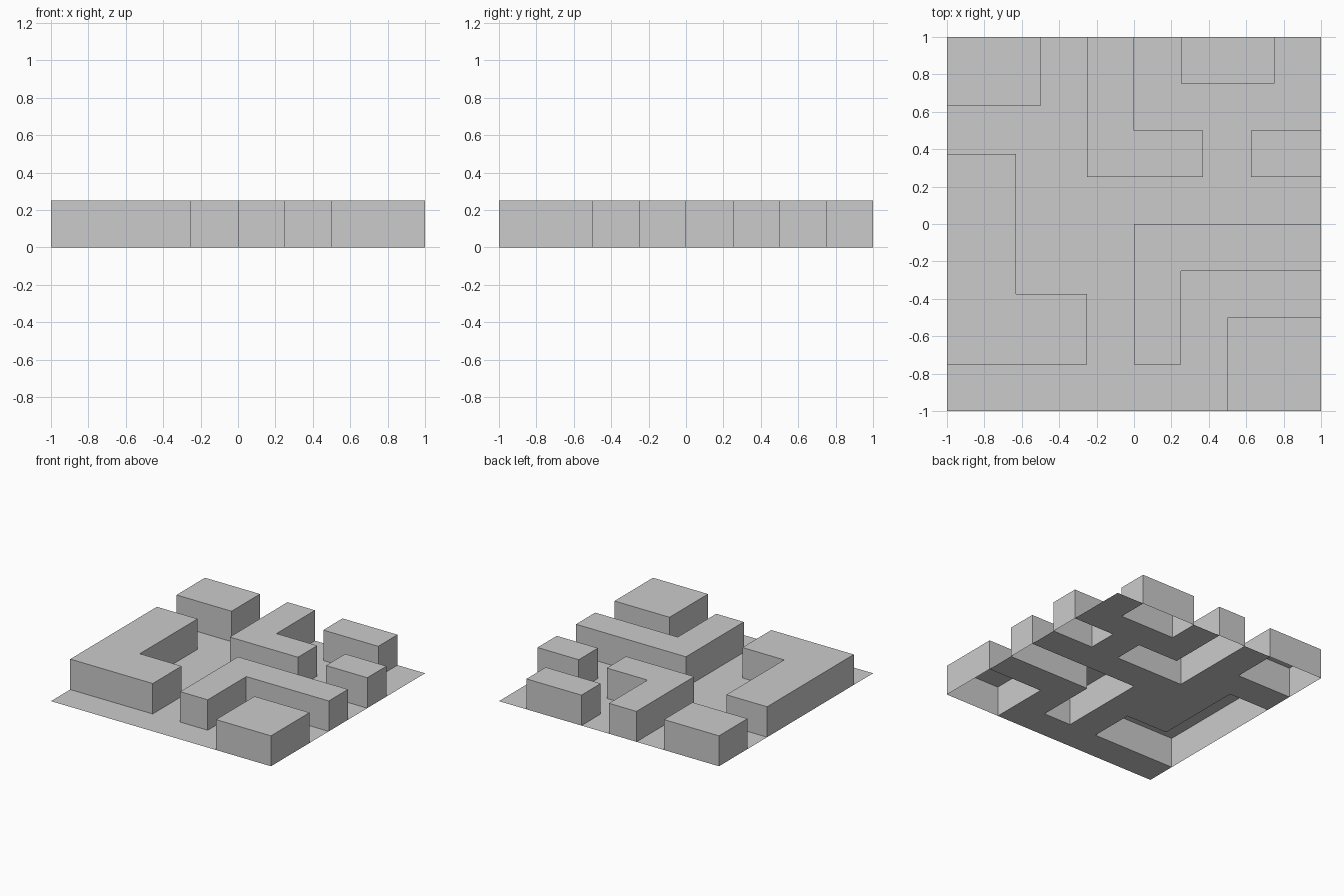
import bpy, bmesh

if "Cube" in bpy.data.objects:
    bpy.data.objects.remove(bpy.data.objects["Cube"])

HEIGHT = 0.25

grey = bpy.data.materials.new("plain grey")
grey.diffuse_color = (0.6, 0.6, 0.6, 1)
grey.use_nodes = True
grey.node_tree.nodes["Principled BSDF"].inputs["Base Color"].default_value = grey.diffuse_color


def rect(x0, y0, x1, y1):
    return [(x0, y0), (x1, y0), (x1, y1), (x0, y1)]


# Counter-clockwise footprints of the blocks
blocks = {
    "northwest_block": rect(-1, 0.63, -0.5, 1),
    "north_block": rect(0.25, 0.75, 0.75, 1),
    "east_block": rect(0.625, 0.25, 1, 0.5),
    "southeast_block": rect(0.5, -1, 1, -0.5),
    "centre_bent_block": [(-0.25, 0.25), (0.37, 0.25), (0.37, 0.5), (0, 0.5), (0, 1), (-0.25, 1)],
    "west_bent_block": [(-1, -0.75), (-0.25, -0.75), (-0.25, -0.375), (-0.63, -0.375),
                        (-0.63, 0.375), (-1, 0.375)],
    "south_bent_block": [(0, -0.75), (0.25, -0.75), (0.25, -0.25), (1, -0.25), (1, 0), (0, 0)],
}


def add_object(name, bm):
    mesh = bpy.data.meshes.new(name)
    bm.to_mesh(mesh)
    bm.free()
    mesh.materials.append(grey)
    bpy.context.collection.objects.link(bpy.data.objects.new(name, mesh))


def inside(x, y, outline):
    hit = False
    for (x0, y0), (x1, y1) in zip(outline, outline[1:] + outline[:1]):
        if (y0 > y) != (y1 > y) and x < x0 + (y - y0) * (x1 - x0) / (y1 - y0):
            hit = not hit
    return hit


# Blocks: walls and roof, open underneath
for name, outline in blocks.items():
    bm = bmesh.new()
    low = [bm.verts.new((x, y, 0)) for x, y in outline]
    top = [bm.verts.new((x, y, HEIGHT)) for x, y in outline]
    bm.faces.new(top)
    for i in range(len(low)):
        j = (i + 1) % len(low)
        bm.faces.new((low[i], low[j], top[j], top[i]))
    add_object(name, bm)

# Ground sheet: a grid cut at every block edge, with the footprints left out
points = [p for outline in blocks.values() for p in outline]
xs = sorted({p[0] for p in points})
ys = sorted({p[1] for p in points})
bm = bmesh.new()
for x0, x1 in zip(xs, xs[1:]):
    for y0, y1 in zip(ys, ys[1:]):
        if not any(inside((x0 + x1) / 2, (y0 + y1) / 2, o) for o in blocks.values()):
            bm.faces.new([bm.verts.new((x, y, 0)) for x, y in rect(x0, y0, x1, y1)])
bmesh.ops.remove_doubles(bm, verts=bm.verts, dist=0.0001)
add_object("ground_sheet", bm)
